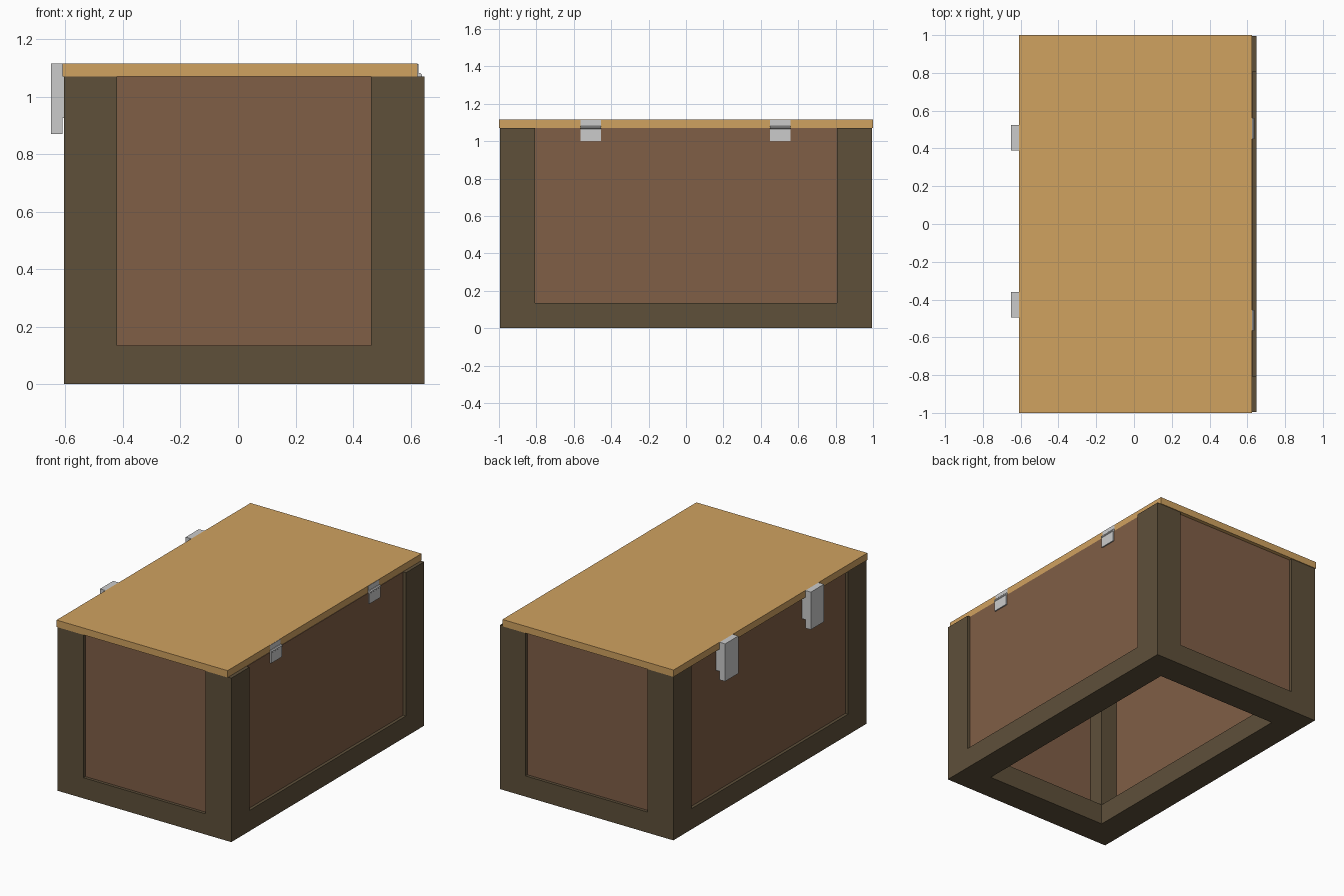
import bpy, bmesh, math

if "Cube" in bpy.data.objects:
    bpy.data.objects.remove(bpy.data.objects["Cube"])


def material(name, rgb):
    m = bpy.data.materials.new(name)
    m.diffuse_color = (*rgb, 1)
    m.use_nodes = True
    m.node_tree.nodes["Principled BSDF"].inputs["Base Color"].default_value = m.diffuse_color
    return m


DARK = material("dark_wood", (0.112, 0.080, 0.042))
BROWN = material("brown_wood", (0.216, 0.112, 0.061))
LIGHT = material("light_wood", (0.63, 0.36, 0.117))


def finish(name, bm, mat=None):
    bmesh.ops.recalc_face_normals(bm, faces=bm.faces)
    me = bpy.data.meshes.new(name)
    bm.to_mesh(me)
    bm.free()
    ob = bpy.data.objects.new(name, me)
    bpy.context.collection.objects.link(ob)
    if mat:
        me.materials.append(mat)
    return ob


def box(name, x, y, z, mat=None):
    bm = bmesh.new()
    bmesh.ops.create_cube(bm, size=1)
    for v in bm.verts:
        v.co = [r[0] if c < 0 else r[1] for c, r in zip(v.co, (x, y, z))]
    return finish(name, bm, mat)


def prism(name, profile, y0, y1, mat=None):
    """Extrude an x-z profile along y."""
    bm = bmesh.new()
    f = bm.faces.new([bm.verts.new((x, y0, z)) for x, z in profile])
    ext = bmesh.ops.extrude_face_region(bm, geom=[f])["geom"]
    bmesh.ops.translate(bm, vec=(0, y1 - y0, 0),
                        verts=[v for v in ext if isinstance(v, bmesh.types.BMVert)])
    return finish(name, bm, mat)


X0, X1, Y, TOP, RAIL = -0.605, 0.648, 0.995, 1.07, 0.135
IX0, IX1, IY = -0.42, 0.463, 0.807

# Frame: solid cells of a coarse grid, bottom rail ring plus four corner posts
xs, ys, zs = (X0, IX0, IX1, X1), (-Y, -IY, IY, Y), (0, RAIL, TOP)
solid = {(i, j, k) for i in range(3) for j in range(3) for k in range(2)
         if (i, j) != (1, 1) and (k == 0 or (i != 1 and j != 1))}
bm = bmesh.new()
grid = {}
for cell in solid:
    for axis in range(3):
        for side in (0, 1):
            near = list(cell)
            near[axis] += 2 * side - 1
            if tuple(near) in solid:
                continue
            corners = []
            for a, b in ((0, 0), (1, 0), (1, 1), (0, 1)):
                p = list(cell)
                p[axis] += side
                p[(axis + 1) % 3] += a
                p[(axis + 2) % 3] += b
                p = tuple(p)
                if p not in grid:
                    grid[p] = bm.verts.new((xs[p[0]], ys[p[1]], zs[p[2]]))
                corners.append(grid[p])
            bm.faces.new(corners)
finish("frame", bm, DARK)

# Recessed side panels
box("front_panel", (IX0, IX1), (-Y + 0.02, -Y + 0.08), (RAIL, TOP), BROWN)
box("back_panel", (IX0, IX1), (Y - 0.08, Y - 0.02), (RAIL, TOP), BROWN)
box("left_panel", (X0 + 0.02, X0 + 0.067), (-IY, IY), (RAIL, TOP), BROWN)
box("right_panel", (X1 - 0.067, X1 - 0.02), (-IY, IY), (RAIL, TOP), BROWN)

# Lid
box("lid", (-0.61, 0.625), (-1, 1), (TOP, 1.115), LIGHT)

# Left clasps, each with a keeper behind it
for tag, y in (("front", -0.427), ("back", 0.457)):
    box(tag + "_clasp", (-0.65, -0.61), (y - 0.068, y + 0.068), (0.87, 1.115))
    box(tag + "_clasp_keeper", (-0.61, -0.58), (y - 0.068, y + 0.068), (0.925, TOP))

# Right hinges: lower leaf, barrel, upper leaf on the lid edge
for tag, y in (("front", -0.51), ("back", 0.505)):
    y0, y1 = y - 0.055, y + 0.055
    box(tag + "_hinge_lower_leaf", (0.62, 0.636), (y0, y1), (1.0, 1.068))
    box(tag + "_hinge_upper_leaf", (0.61, 0.627), (y0, y1), (1.073, 1.114))
    ring = [(0.63 + 0.01 * math.cos(a * math.tau / 8 + math.pi / 8),
             1.073 + 0.01 * math.sin(a * math.tau / 8 + math.pi / 8)) for a in range(8)]
    prism(tag + "_hinge_barrel", ring, y0, y1)
